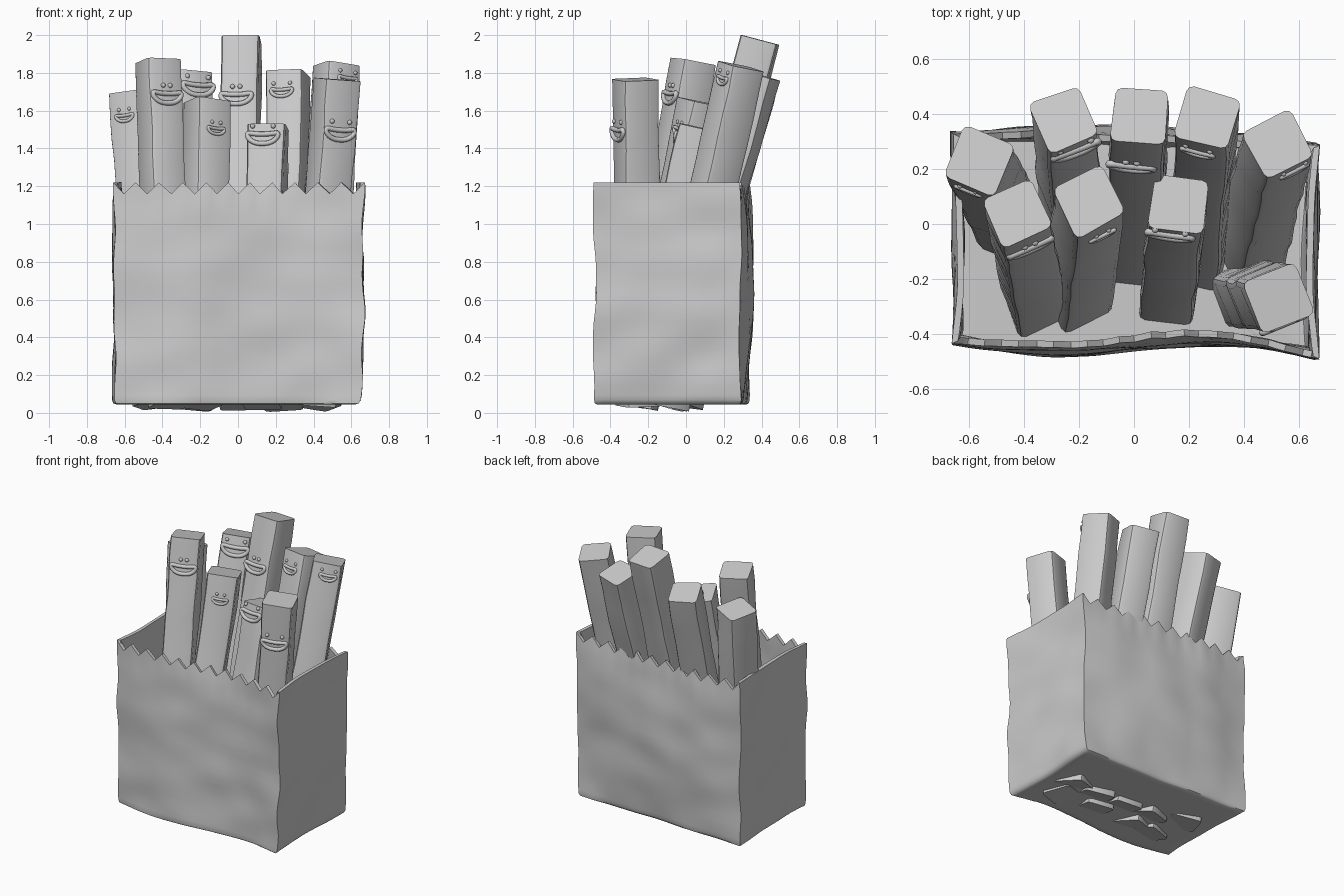
import bpy, bmesh, math
from mathutils import Vector, Matrix, noise

if "Cube" in bpy.data.objects:
    bpy.data.objects.remove(bpy.data.objects["Cube"])

H = 0.1  # half thickness of a fry


def smooth(ob, angle):
    bpy.ops.object.select_all(action='DESELECT')
    ob.select_set(True)
    bpy.context.view_layer.objects.active = ob
    bpy.ops.object.shade_smooth_by_angle(angle=math.radians(angle))


def finish(name, bm, angle=35):
    me = bpy.data.meshes.new(name)
    bm.to_mesh(me)
    bm.free()
    ob = bpy.data.objects.new(name, me)
    bpy.context.collection.objects.link(ob)
    smooth(ob, angle)
    return ob


def loft(bm, rings):
    """Skin a stack of closed rings, bottom to top; returns the vertex rings."""
    vs = [[bm.verts.new(p) for p in r] for r in rings]
    n = len(vs[0])
    for a, b in zip(vs, vs[1:]):
        for i in range(n):
            j = (i + 1) % n
            bm.faces.new((a[i], a[j], b[j], b[i]))
    bm.faces.new(vs[0][::-1])
    return vs


# ---- paper bag: wavy walls, zigzag front and back rims, closed floor
FL, FR, BR, BL = (-0.655, -0.43), (0.662, -0.485), (0.665, 0.285), (-0.66, 0.335)
SIDES = [(FL, FR, 44), (FR, BR, 16), (BR, BL, 44), (BL, FL, 16)]
BOTTOM, TOP = 0.045, 1.22


def bag_ring(t):
    pts = []
    for k, (a, b, n) in enumerate(SIDES):
        for i in range(n):
            s = i / n
            x = a[0] + (b[0] - a[0]) * s
            y = a[1] + (b[1] - a[1]) * s
            z = BOTTOM + (TOP - BOTTOM) * t
            arch, mid = math.sin(math.pi * s), math.sin(math.pi * t)
            if k == 0:
                y += -0.033 * math.sin(2 * math.pi * s) + 0.035 * arch * t ** 3
            elif k == 2:
                y += arch * (0.045 * mid + 0.012 * t ** 3)
            elif k == 1:
                x -= 0.015 * arch * (1 - mid)
            else:
                x += 0.015 * arch * (1 - mid)
            if k in (0, 2):  # triangle wave rim, fading quickly downwards
                tooth = abs((s * 11 + 0.5) % 1 - 0.5) * 2
                z -= 0.06 * tooth * max(0, (t - 0.8) / 0.2)
            w = noise.noise_vector(Vector((x * 3.2, y * 3.2, z * 4.5 + 7)))
            x += 0.018 * w.x
            y += 0.018 * w.y
            if x > 0.5:
                x -= 0.022 * max(0, 1 - t / 0.12)
            pts.append(Vector((x, y, z)))
    return pts


base = bag_ring(0)
centre = sum(base, Vector()) / len(base)
rings = [[centre.lerp(p, f) for p in base] for f in (0.1, 0.3, 0.5, 0.7, 0.88, 0.965)]
rings.append([centre.lerp(p, 0.99) + Vector((0, 0, 0.006)) for p in base])
rings += [bag_ring(t) for t in [0.02] + [i / 24 for i in range(1, 25)]]
bm = bmesh.new()
loft(bm, rings)
bag = finish("paper_bag", bm, 40)
sol = bag.modifiers.new("thickness", 'SOLIDIFY')
sol.thickness = 0.024
sol.offset = -1
bpy.ops.object.modifier_apply(modifier=sol.name)
smooth(bag, 40)


# ---- one fry: rounded square section swept along a leaning axis
def fry_matrix(b, axis, ang):
    z = axis.normalized()
    x = Vector((math.cos(ang), math.sin(ang), 0))
    x = (x - z * x.dot(z)).normalized()
    y = z.cross(x)
    m = Matrix((x, y, z)).transposed().to_4x4()
    m.translation = b
    return m


def make_fry(num, top, foot, deg, mouth, width, eye_gap):
    b, tp = Vector((*foot, 0.038)), Vector(top)
    axis, ang = tp - b, math.radians(deg)
    M, L = fry_matrix(b, axis, ang), axis.length
    r = 0.024
    rings, seed = [], num * 5.3
    for i in range(15):
        z = L * i / 14
        ring = []
        for c in range(4):
            ca = math.radians(225 + 90 * c)
            cx = math.copysign(H - r, math.cos(ca))
            cy = math.copysign(H - r, math.sin(ca))
            w = noise.noise_vector(Vector((c * 3.7 + seed, num, z * 4))) * 0.01
            for d in (-45, 0, 45):
                a = ca + math.radians(d)
                ring.append(M @ Vector((cx + r * math.cos(a) + w.x,
                                        cy + r * math.sin(a) + w.y, z)))
        rings.append(ring)
    bm = bmesh.new()
    vs = loft(bm, rings)
    bm.faces.new(vs[-1])
    finish(f"fry_{num}", bm, 30)

    # face position on the front side, from its x and z in the front view
    mx, mz = mouth
    s = (mz - b.z - H * axis.y / L * 0.95) / axis.z
    cx = b.x + axis.x * s
    u = (mx - cx - H * math.sin(ang)) / math.cos(ang)
    u = max(-0.04, min(0.04, u))
    origin = M @ Matrix.Translation((u, -H, s * L))

    # smiling lips: closed bevelled loop
    cu = bpy.data.curves.new(f"mouth_{num}", 'CURVE')
    cu.dimensions = '3D'
    cu.bevel_depth = 0.003 + 0.06 * width
    cu.bevel_resolution = 2
    sp = cu.splines.new('POLY')
    n = 32
    sp.points.add(n - 1)
    for i in range(n):
        a = 2 * math.pi * i / n
        ca, sa = math.cos(a), math.sin(a)
        sp.points[i].co = (width * 0.48 * math.copysign(abs(ca) ** 0.8, ca), -0.003,
                           width * (0.15 * math.copysign(abs(sa) ** 0.8, sa)
                                    + 0.13 * (ca * ca - 0.5)), 1)
    sp.use_cyclic_u = True
    lips = bpy.data.objects.new(f"mouth_{num}", cu)
    bpy.context.collection.objects.link(lips)
    lips.matrix_world = origin
    bpy.ops.object.select_all(action='DESELECT')
    lips.select_set(True)
    bpy.context.view_layer.objects.active = lips
    bpy.ops.object.convert(target='MESH')
    smooth(lips, 60)

    # bead eyes
    bm = bmesh.new()
    for side in (-1, 1):
        loc = origin @ Matrix.Translation((side * eye_gap, 0, 0.018 + 0.24 * width))
        bmesh.ops.create_uvsphere(bm, u_segments=12, v_segments=8,
                                  radius=0.006 + 0.04 * width, matrix=loc)
    finish(f"eyes_{num}", bm, 60)


# top centre, foot (x, y), turn, mouth (x, z), mouth width, eye spacing
FRIES = [
    ((-0.56, 0.23, 1.69), (-0.44, -0.03), -22, (-0.60, 1.57), 0.10, 0.030),
    ((-0.425, 0.04, 1.86), (-0.355, -0.285), 24, (-0.375, 1.675), 0.17, 0.020),
    ((-0.255, 0.38, 1.785), (-0.21, -0.11), 22, (-0.21, 1.72), 0.18, 0.060),
    ((-0.16, 0.08, 1.645), (-0.205, -0.27), 27, (-0.115, 1.50), 0.10, 0.025),
    ((0.02, 0.39, 1.975), (0.00, -0.12), -6, (-0.01, 1.67), 0.17, 0.020),
    ((0.16, 0.07, 1.51), (0.125, -0.26), -8, (0.13, 1.46), 0.17, 0.055),
    ((0.27, 0.385, 1.79), (0.225, -0.13), -15, (0.23, 1.70), 0.12, 0.045),
    ((0.52, 0.29, 1.835), (0.42, -0.11), 28, (0.58, 1.77), 0.11, 0.045),
    ((0.525, -0.27, 1.765), (0.395, -0.25), 22, (0.54, 1.485), 0.17, 0.050),
]
for i, spec in enumerate(FRIES):
    make_fry(i + 1, *spec)
